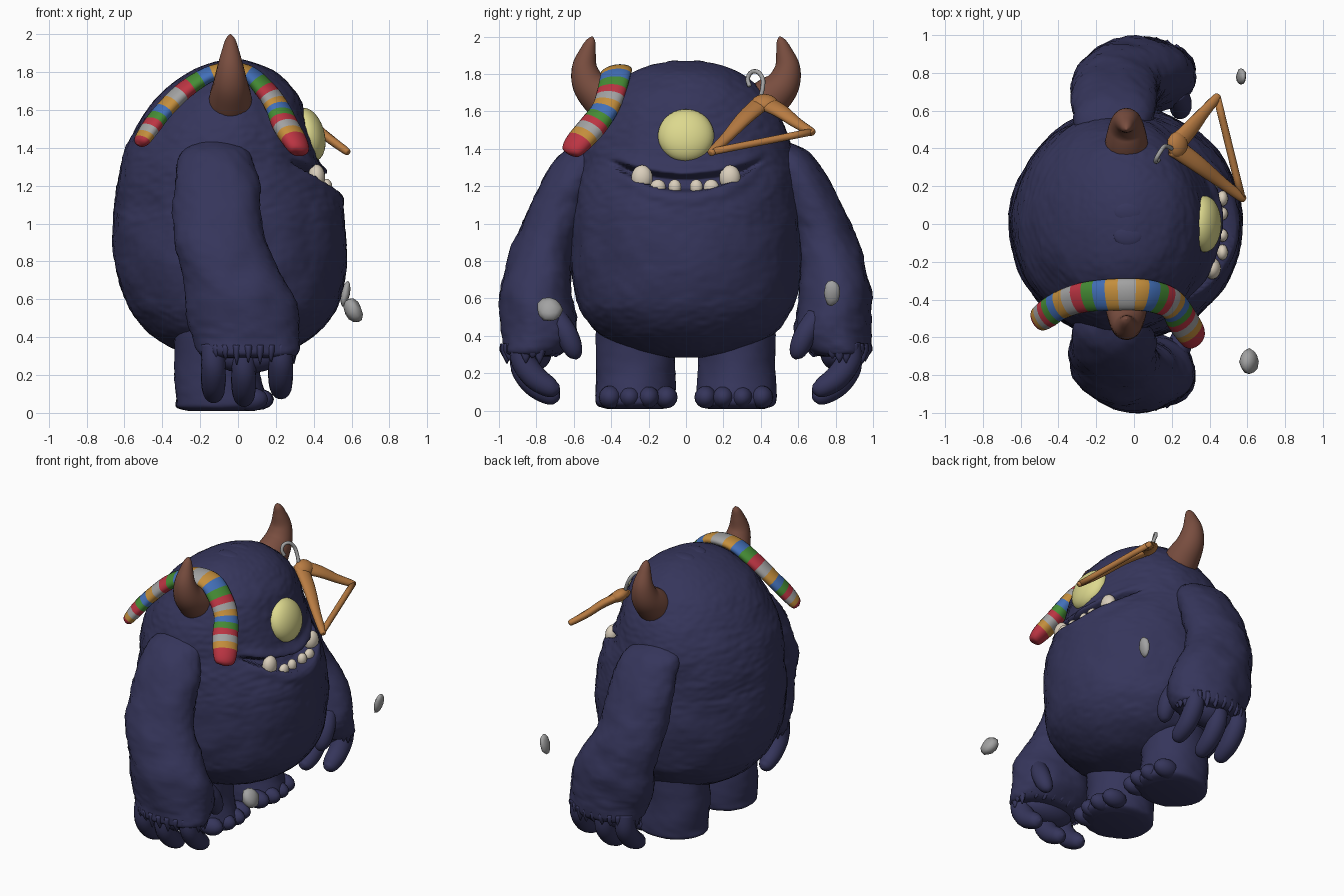
import bpy, bmesh, math, random
from mathutils import Vector, Matrix, noise

random.seed(4)
if "Cube" in bpy.data.objects:
    bpy.data.objects.remove(bpy.data.objects["Cube"])


def material(name, r, g, b):
    m = bpy.data.materials.new(name)
    m.use_nodes = True
    m.diffuse_color = (r, g, b, 1)
    m.node_tree.nodes["Principled BSDF"].inputs["Base Color"].default_value = (r, g, b, 1)
    return m


NAVY = material("navy fur", .036, .036, .105)
BROWN = material("horn brown", .19, .075, .05)
YELLOW = material("eye yellow", .72, .69, .27)
WOOD = material("wood", .48, .2, .055)
GREY = material("grey", .36, .36, .36)
CREAM = material("tooth cream", .7, .62, .5)
RED = material("red", .5, .035, .055)
ORANGE = material("orange", .55, .27, .045)
BLUE = material("blue", .055, .16, .48)
GREEN = material("green", .06, .26, .035)


def finish(name, bm, mats):
    bmesh.ops.recalc_face_normals(bm, faces=bm.faces)
    for f in bm.faces:
        f.smooth = True
    me = bpy.data.meshes.new(name)
    bm.to_mesh(me)
    bm.free()
    for m in mats:
        me.materials.append(m)
    ob = bpy.data.objects.new(name, me)
    bpy.context.collection.objects.link(ob)
    return ob


def spline(pts, steps):
    """Smooth curve through stations of any dimension."""
    ext = [pts[0]] + list(pts) + [pts[-1]]
    out = []
    for a, b, c, d in zip(ext, ext[1:], ext[2:], ext[3:]):
        for i in range(steps):
            t = i / steps
            out.append([.5 * (2*q + (r-p)*t + (2*p - 5*q + 4*r - s)*t*t + (3*q - p - 3*r + s)*t**3)
                        for p, q, r, s in zip(a, b, c, d)])
    return out + [list(pts[-1])]


def skin(name, rings, mats, rule=None):
    """Bridge rings of points into a closed surface."""
    bm = bmesh.new()
    vs = [[bm.verts.new(p) for p in ring] for ring in rings]
    n = len(rings[0])
    for k, (r0, r1) in enumerate(zip(vs, vs[1:])):
        for i in range(n):
            f = bm.faces.new((r0[i], r0[(i+1) % n], r1[(i+1) % n], r1[i]))
            if rule:
                f.material_index = rule(k)
    for end in (vs[0], vs[-1]):
        bm.faces.new(end)
    return finish(name, bm, mats)


def fur(p, c, amount):
    """Push a point in or out from a centre by soft noise."""
    d = (p - c).normalized()
    return p + d * amount * (noise.noise(p * 6) + .5 * noise.noise(p * 30))


def stack(name, stations, steps, n, shape=None, amount=.01):
    """Loft horizontal ellipses: z, x centre, x radius, y centre, y radius."""
    rings = []
    for z, cx, rx, cy, ry in spline(stations, steps):
        ring = []
        for i in range(n):
            a = math.tau * i / n
            p = Vector((cx + rx*math.cos(a), cy + ry*math.sin(a), z))
            if shape:
                p = shape(p)
            ring.append(fur(p, Vector((cx, cy, z)), amount))
        rings.append(ring)
    return skin(name, rings, [NAVY])


def tube(name, stations, mats, steps=6, n=16, centre=None, rule=None):
    """Sweep an ellipse: x, y, z, width radius, thickness radius."""
    st = spline(stations, steps)
    pos = [Vector(s[:3]) for s in st]
    rings = []
    for k, s in enumerate(st):
        t = (pos[min(k+1, len(pos)-1)] - pos[max(k-1, 0)]).normalized()
        out = (pos[k] - centre) if centre else Vector((.58, -.02, .81))
        w = t.cross(out).normalized()
        h = w.cross(t)
        rings.append([pos[k] + w*s[3]*math.cos(math.tau*i/n) + h*s[4]*math.sin(math.tau*i/n)
                      for i in range(n)])
    return skin(name, rings, mats, rule)


def blob(name, loc, scale, mat, tilt=0, seg=24):
    bm = bmesh.new()
    bmesh.ops.create_uvsphere(bm, u_segments=seg, v_segments=seg // 2, radius=1)
    bm.transform(Matrix.Translation(loc) @ Matrix.Rotation(tilt, 4, 'Y') @ Matrix.Diagonal((*scale, 1)))
    return finish(name, bm, [mat])


def mouth(p):
    """Carve the grin into the front and roll the lower lip out."""
    if p.x < 0 or abs(p.y) > .42:
        return p
    low, up = 1.17 + .95*p.y**2, 1.265 + .5*p.y**2
    fade = min(1, (.42 - abs(p.y)) / .1)
    if low < p.z < up:
        p.x -= .11 * fade * min(1, (p.z - low) / .015, (up - p.z) / .03)
    elif p.z <= low:
        p.x += .02 * fade * math.exp(-((p.z - low + .03) / .04)**2)
    else:
        p.x += .02 * fade * math.exp(-((p.z - up - .02) / .03)**2)
    return p


# Round body: height, back x, front x, half width
profile = [(.285, -.15, .08, .1), (.32, -.3, .25, .27), (.4, -.44, .39, .45), (.5, -.54, .49, .545),
           (.6, -.6, .545, .59), (.8, -.655, .575, .62), (1, -.66, .57, .61), (1.1, -.65, .555, .6),
           (1.2, -.64, .505, .595), (1.3, -.62, .435, .59), (1.4, -.59, .41, .57), (1.5, -.54, .38, .54),
           (1.6, -.48, .35, .49), (1.7, -.4, .305, .42), (1.8, -.26, .2, .3), (1.85, -.14, .09, .18),
           (1.87, -.05, .01, .05)]
stack("body", [(z, (a+b)/2, (b-a)/2, 0, w) for z, a, b, w in profile], 12, 144, mouth)
for s in (1, -1):
    blob("head_tuft", (-.03, s*.06, 1.85), (.08, .06, .022), NAVY)

# Limbs
ARM = [(1.44, -.13, .06, .5, .04), (1.38, -.12, .18, .53, .13), (1.25, -.11, .22, .6, .155),
       (1.1, -.11, .23, .67, .165), (.95, -.1, .235, .73, .17), (.8, -.06, .25, .775, .175),
       (.65, 0, .28, .8, .19), (.5, .03, .295, .785, .205), (.4, .045, .285, .785, .2),
       (.31, .055, .26, .82, .16), (.29, .055, .17, .82, .1)]
LEG = [(.5, -.1, .22, .27, .21), (.35, -.11, .22, .27, .21), (.2, -.11, .225, .27, .21),
       (.08, -.09, .24, .27, .215), (.03, -.09, .235, .27, .205), (.01, -.09, .17, .27, .15)]
for s, side in ((1, "left"), (-1, "right")):
    flip = lambda rows: [(z, cx, rx, s*cy, ry) for z, cx, rx, cy, ry in rows]
    stack(side + "_arm", flip(ARM), 7, 48, None, .016)
    stack(side + "_leg", flip(LEG), 6, 40)
    blob(side + "_palm", (.05, s*.82, .3), (.19, .1, .09), NAVY)

    # Ragged cuff of fur, rooted inside the sleeve
    for i in range(24):
        a = math.tau * i / 24
        x, y = .055 + .24*math.cos(a), s*(.82 + .142*math.sin(a))
        tip = .265 + random.uniform(-.015, .02) + .03 * (math.sin(a) < -.3)
        tube(side + "_cuff_tuft", [(x, y, .36, .03, .022), (x, y, .32, .034, .02),
                                   (x, y, tip, .004, .003)], [NAVY], 2, 6)

    # Fingers curling inwards, and a thumb
    for x, drop in ((-.13, .02), (.03, 0), (.225, .04)):
        tube(side + "_finger", [(x, s*.87, .36, .065, .065), (x, s*.87, .23 + drop, .068, .065),
                                (x, s*.81, .14 + drop, .067, .063), (x, s*.73, .085 + drop, .056, .053),
                                (x, s*.69, .07 + drop, .033, .033), (x, s*.675, .065 + drop, .004, .004)],
             [NAVY])
    tube(side + "_thumb", [(.22, s*.7, .5, .06, .06), (.245, s*.645, .42, .06, .06),
                           (.245, s*.61, .345, .055, .055), (.235, s*.59, .295, .035, .035),
                           (.23, s*.585, .275, .004, .004)], [NAVY])

    # Toes
    for y, r in ((.105, .06), (.2, .058), (.3, .058), (.405, .062)):
        blob(side + "_toe", (.11 - .25*abs(y - .24), s*y, .072), (.09, r, r), NAVY, 0, 16)

    # Horn
    tube(side + "_horn", [(-.04, s*.37, 1.6, .115, .115), (-.04, s*.44, 1.665, .112, .112),
                          (-.04, s*.515, 1.74, .092, .092), (-.04, s*.542, 1.83, .07, .07),
                          (-.04, s*.525, 1.92, .044, .044), (-.04, s*.508, 1.975, .025, .025),
                          (-.04, s*.5, 2, .004, .004)], [BROWN], 6, 24)
    blob(side + "_big_tooth", (.415, s*.235, 1.245), (.045, .057, .068), CREAM)

# Eye and small teeth
blob("eye", (.372, 0, 1.47), (.085, .15, .145), YELLOW, -.27, 40)
for y, r in ((-.15, .042), (-.06, .035), (.055, .035), (.135, .042)):
    blob("small_tooth", (.468, y, 1.195), (.03, r, .042), CREAM, 0, 16)

# Striped sock draped over the head
SOCK = [(-.525, -.52, 1.415, .01, .01), (-.51, -.51, 1.435, .06, .035), (-.46, -.475, 1.51, .075, .045),
        (-.39, -.43, 1.6, .075, .045), (-.27, -.39, 1.715, .08, .045), (-.12, -.375, 1.8, .085, .04),
        (.04, -.375, 1.8, .085, .04), (.15, -.4, 1.7, .083, .05), (.21, -.435, 1.61, .08, .055),
        (.25, -.5, 1.52, .085, .06), (.3, -.575, 1.435, .08, .055), (.325, -.615, 1.385, .06, .04),
        (.33, -.625, 1.37, .01, .01)]
LAST = (len(SOCK) - 1) * 8


def stripe(k):
    """Red toes, then a repeating run of five bands from each end."""
    edge = min(k - 9, LAST - 1 - k - 17)
    return 0 if edge < 0 else 1 + (edge // 3) % 5


tube("striped_sock", SOCK, [RED, ORANGE, GREY, RED, GREEN, BLUE], 8, 20, Vector((-.05, -.28, 1.25)), stripe)

# Clothes hanger
APEX, END_A, END_B = Vector((.21, .41, 1.65)), Vector((.57, .14, 1.385)), Vector((.44, .67, 1.49))
for name, end in (("hanger_arm_inner", END_A), ("hanger_arm_outer", END_B)):
    mid = APEX.lerp(end, .35) + Vector((.005, 0, .01))
    tube(name, [(*APEX, .055, .03), (*mid, .047, .028), (*APEX.lerp(end, .7), .033, .024),
                (*end, .024, .02), (*(end + (end - APEX)*.04), .008, .008)], [WOOD], 5, 12)
tube("hanger_bar", [(*END_A, .02, .02), (*END_B, .02, .02)], [WOOD], 4, 10)
blob("hanger_neck", APEX + Vector((.02, .01, -.005)), (.06, .07, .04), WOOD, .6)
tube("hanger_hook", [(x, y, z, .012, .012) for x, y, z in
                     ((.2, .4, 1.68), (.18, .41, 1.73), (.16, .41, 1.775), (.14, .385, 1.81),
                      (.12, .35, 1.81), (.115, .33, 1.775), (.13, .34, 1.735))], [GREY], 5, 8)

# Lumpy stones floating near the hands
for loc, size, lean in (((.61, -.73, .54), (.047, .07, .072), -.4), ((.568, .78, .63), (.024, .046, .075), .2)):
    bm = bmesh.new()
    bmesh.ops.create_icosphere(bm, subdivisions=2, radius=1)
    for v in bm.verts:
        v.co *= random.uniform(.9, 1.05)
    bm.transform(Matrix.Translation(loc) @ Matrix.Rotation(lean, 4, 'Y') @ Matrix.Diagonal((*size, 1)))
    finish("stone", bm, [GREY])
